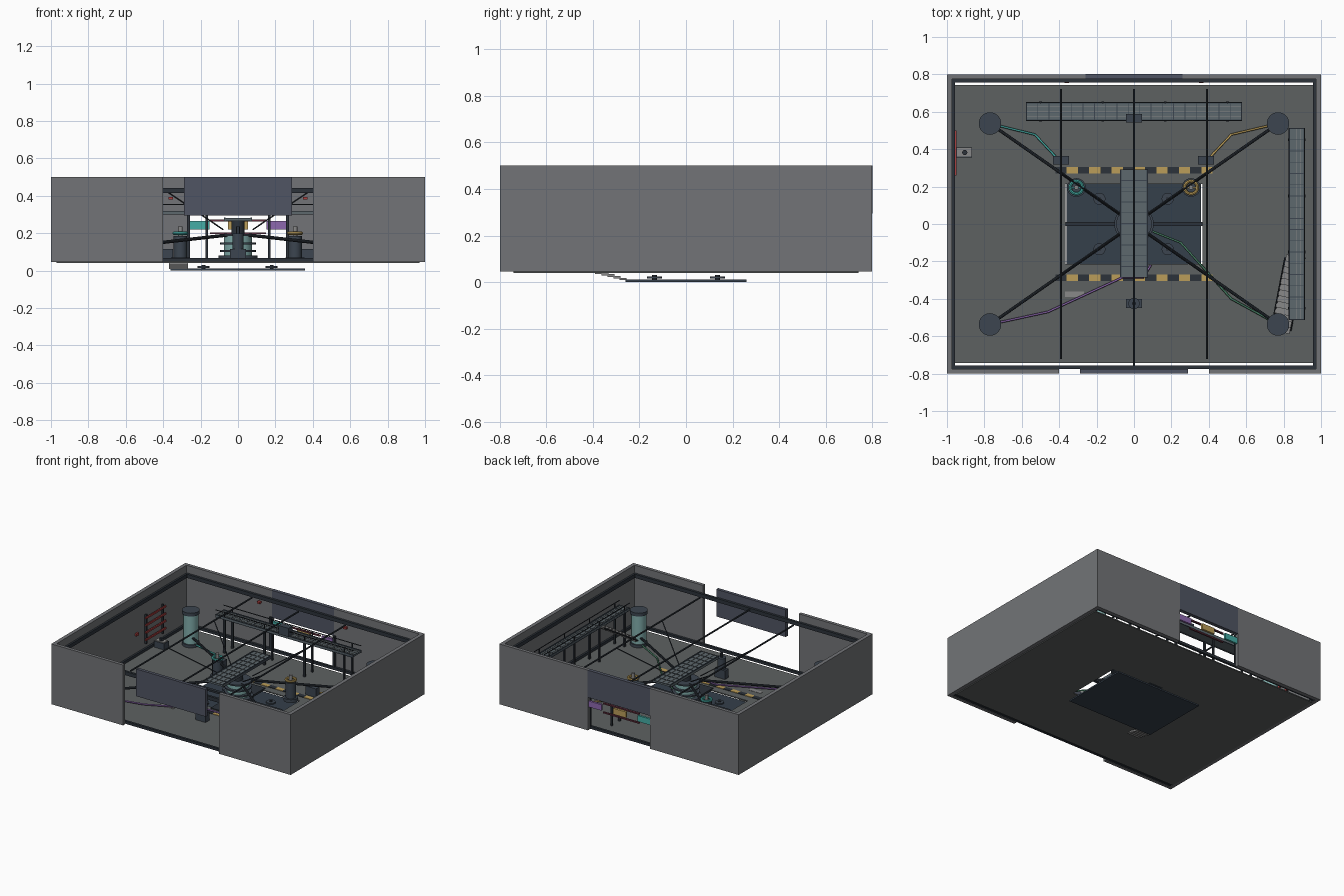
import bpy, math
from mathutils import Vector

if "Cube" in bpy.data.objects:
    bpy.data.objects.remove(bpy.data.objects["Cube"])

def mat(name, r, g, b):
    m = bpy.data.materials.new(name)
    m.diffuse_color = (r, g, b, 1)
    m.use_nodes = True
    m.node_tree.nodes["Principled BSDF"].inputs["Base Color"].default_value = m.diffuse_color
    return m

WALL = mat("wall_grey", .17, .175, .185)
FLOOR = mat("floor_grey", .11, .12, .12)
DARK = mat("dark_steel", .025, .032, .042)
PANEL = mat("panel_navy", .08, .09, .125)
BLUE = mat("machine_navy", .045, .06, .08)
PIT = mat("pit_navy", .035, .05, .07)
GRATE = mat("grating", .11, .14, .155)
STEP = mat("step_grey", .25, .25, .25)
TANK = mat("tank_teal", .22, .42, .41)
TEAL = mat("teal", .06, .42, .38)
GOLD = mat("gold", .5, .34, .1)
PURPLE = mat("purple", .27, .14, .43)
GREEN = mat("green", .06, .2, .12)
RED = mat("red", .4, .05, .05)
DRED = mat("dark_red", .13, .03, .05)

def finish(name, m):
    o = bpy.context.object
    o.name = name
    o.data.materials.append(m)
    return o

def box(name, x0, x1, y0, y1, z0, z1, m):
    bpy.ops.mesh.primitive_cube_add(size=1, location=((x0+x1)/2, (y0+y1)/2, (z0+z1)/2))
    o = bpy.context.object
    o.scale = (x1-x0, y1-y0, z1-z0)
    bpy.ops.object.transform_apply(location=False, rotation=False, scale=True)
    return finish(name, m)

def cyl(name, x, y, z0, z1, r, m, n=24):
    bpy.ops.mesh.primitive_cylinder_add(vertices=n, radius=r, depth=z1-z0, location=(x, y, (z0+z1)/2))
    bpy.ops.object.shade_smooth_by_angle()
    return finish(name, m)

def rod(name, a, b, r, m, n=10):
    a, b = Vector(a), Vector(b)
    d = b - a
    bpy.ops.mesh.primitive_cylinder_add(vertices=n, radius=r, depth=d.length, location=(a+b)/2,
                                        rotation=d.to_track_quat('Z', 'Y').to_euler())
    bpy.ops.object.shade_smooth_by_angle()
    return finish(name, m)

def pipe(name, pts, r, m):
    c = bpy.data.curves.new(name, 'CURVE')
    c.dimensions, c.bevel_depth, c.bevel_resolution = '3D', r, 1
    s = c.splines.new('POLY')
    s.points.add(len(pts)-1)
    for p, q in zip(s.points, pts):
        p.co = (*q, 1)
    c.materials.append(m)
    o = bpy.data.objects.new(name, c)
    bpy.context.collection.objects.link(o)

# floor, framed around the pit opening
box("floor_left", -.97, -.365, -.742, .742, .04, .048, FLOOR)
box("floor_right", .365, .97, -.742, .742, .04, .048, FLOOR)
box("floor_front", -.365, .365, -.742, -.215, .04, .048, FLOOR)
box("floor_back", -.365, .365, .215, .742, .04, .048, FLOOR)

# outer walls with front and back openings, upper panels, trims
for s in (-1, 1):
    side = sorted((s*.972, s))
    box("side_wall", *side, -.785, .785, .045, .5, WALL)
    box("front_wall", *sorted((s*.4, s*.985)), -.8, -.775, .045, .5, WALL)
    box("back_wall", *sorted((s*.26, s*.985)), .775, .8, .045, .5, WALL)
    for y in (-.787, .787):
        box("corner_post", *sorted((s*.97, s)), y-.013, y+.013, .045, .5, WALL)
    for z0, z1 in ((.048, .068), (.415, .443)):
        box("side_trim", *sorted((s*.958, s*.974)), -.765, .765, z0, z1, DARK)
        box("end_trim", -.972, .972, *sorted((s*.757, s*.775)), z0, z1, DARK)
    box("back_door_post", s*.265-.009, s*.265+.009, .76, .775, .05, .3, DARK)
    box("alarm_lamp", s*.36-.012, s*.36+.012, .755, .775, .38, .395, RED)
box("front_panel", -.29, .29, -.8, -.776, .295, .5, PANEL)
box("back_panel", -.26, .26, .775, .802, .295, .5, PANEL)

# signal blocks and bars in the back opening
for x, m in ((-.205, TEAL), (0, GOLD), (.205, PURPLE)):
    box("signal_block", x-.053, x+.053, .778, .794, .22, .265, m)
for z in (.2, .268):
    box("signal_bar", -.15, .15, .765, .777, z-.005, z+.005, DRED)

# sunken pit plate with floor lamps, hazard stripes
box("pit_plate", -.362, .358, -.26, .26, 0, .011, PIT)
for x in (-.185, .18):
    for y in (-.135, .135):
        cyl("pit_lamp", x, y, .015, .024, .032, BLUE)
        cyl("pit_lamp_stem", x, y, .01, .03, .01, DARK, 12)
for y in (-.288, .288):
    for i in range(14):
        x = -.42 + i*.06
        box("hazard_stripe", x, x+.06, y-.017, y+.017, .048, .052, GOLD if i % 2 else DARK)

# steps down into the pit
for i in range(5):
    y = -.39 + i*.026
    box("pit_step", -.37, -.268, y, y+.03, .034-i*.006, .05-i*.008, STEP)

# walkways: deck, grating bars, legs and hand rails
def walkway(name, x0, x1, y0, y1, z, legs, rail):
    box(name + "_deck", x0, x1, y0, y1, z-.012, z, GRATE)
    along_x = (x1-x0) > (y1-y0)
    a0, a1, b0, b1 = (x0, x1, y0, y1) if along_x else (y0, y1, x0, x1)
    def bar(n, p0, p1, q0, q1, za, zb, m):
        box(n, *((p0, p1, q0, q1) if along_x else (q0, q1, p0, p1)), za, zb, m)
    k = round((a1-a0)/.06)
    for i in range(k+1):
        p = a0 + (a1-a0)*i/k
        bar(name + "_slat", p-.002, p+.002, b0, b1, z, z+.003, BLUE)
    for i in range(1, 4):
        q = b0 + (b1-b0)*i/4
        bar(name + "_grid", a0, a1, q-.001, q+.001, z, z+.003, STEP)
    for q in (b0+.004, b1-.004):
        bar(name + "_edge", a0, a1, q-.004, q+.004, z-.016, z+.005, BLUE)
        if rail:
            bar(name + "_rail", a0, a1, q-.002, q+.002, z+.036, z+.041, DARK)
        for p in legs:
            bar(name + "_leg", p-.007, p+.007, q-.006, q+.006, .048, z-.012, DARK)
            if rail:
                bar(name + "_rail_post", p-.003, p+.003, q-.003, q+.003, z, z+.04, DARK)

walkway("back_walkway", -.575, .575, .55, .652, .315, (-.5, -.167, .167, .5), True)
walkway("side_walkway", .825, .915, -.51, .51, .315, (-.45, -.15, .15, .45), True)
walkway("bridge", -.075, .075, -.285, .29, .278, (), False)

# angled staircase up to the side walkway
for i in range(13):
    t = i/12
    o = box("stair_step", -.05, .05, -.018, .018, -.005, .005, STEP)
    o.location = (.785+.075*t, -.56+.37*t, .06+.24*t)
    o.rotation_euler.z = -.2
for s in (-.052, .052):
    rod("stair_stringer", (.785+s, -.57, .05), (.86+s, -.18, .295), .005, DARK, 4)

# roof beams and braces
for x in (-.39, 0, .39):
    rod("roof_beam", (x, -.76 if not x else -.722, .43), (x, .722, .43), .006, DARK)

# corner tanks, struts to the core
for sx in (-1, 1):
    for sy in (-1, 1):
        x, y = sx*.77, sy*.537
        cyl("tank", x, y, .06, .295, .052, TANK, 32)
        cyl("tank_base", x, y, .048, .07, .06, BLUE, 32)
        cyl("tank_cap", x, y, .285, .31, .06, BLUE, 32)
        rod("core_strut", (x, y, .11), (sx*.06, sy*.042, .19), .009, DARK)
        rod("roof_brace", (sx*.39, sy*.272, .43), (sx*.08, sy*.056, .22), .004, DARK, 8)

# central core
cyl("core_base", 0, 0, .05, .08, .105, BLUE, 32)
cyl("core_body", 0, 0, .08, .185, .075, TANK, 32)
for z in (.1, .14, .185):
    cyl("core_band", 0, 0, z, z+.01, .095, BLUE, 32)
cyl("core_neck", 0, 0, .19, .265, .035, DARK)
box("core_beam", -.365, .365, -.012, .012, .046, .06, DARK)
box("core_support", -.06, .06, -.24, .24, .04, .055, DARK)

# valve pumps with coloured wheels
for x, m in ((-.308, TEAL), (.305, GOLD)):
    cyl("pump_foot", x, .195, .045, .07, .05, BLUE)
    cyl("pump_body", x, .195, .07, .185, .036, BLUE)
    cyl("pump_stem", x, .195, .185, .235, .012, STEP, 12)
    bpy.ops.mesh.primitive_torus_add(major_radius=.034, minor_radius=.009, major_segments=28,
                                     minor_segments=8, location=(x, .195, .2))
    bpy.ops.object.shade_smooth_by_angle()
    finish("valve_wheel", m)
    box("valve_spoke", x-.03, x+.03, .191, .199, .197, .203, m)

# control boxes
for x, y, z in ((-.39, .34, .05), (.385, .34, .05), (0, -.425, .05), (0, .565, .318)):
    box("control_box", x-.043, x+.043, y-.023, y+.023, z, z+.065, BLUE)
cyl("front_motor", 0, -.425, .115, .2, .03, BLUE)
cyl("front_motor_shaft", 0, -.425, .2, .235, .01, DARK, 12)

# coloured cables on the floor
C = .062
pipe("cable_teal", [(-.77, .537, C), (-.53, .478, C), (-.41, .35, C)], .006, TEAL)
pipe("cable_gold", [(.77, .537, C), (.52, .478, C), (.4, .35, C)], .006, GOLD)
pipe("cable_purple", [(-.77, -.537, C), (-.46, -.47, C), (-.06, -.285, C), (.05, -.285, C), (.09, -.22, C)], .006, PURPLE)
pipe("cable_green", [(.77, -.537, C), (.52, -.4, C), (.25, -.1, C), (.1, -.04, C)], .006, GREEN)

# wall rack and console on the left
for i in range(4):
    z = .13 + i*.055
    box("rack_bar", -.958, -.948, .26, .5, z, z+.013, RED)
for y in (.28, .48):
    box("rack_upright", -.972, -.957, y-.006, y+.006, .1, .32, DARK)
box("console", -.95, -.865, .355, .41, .048, .095, BLUE)
box("console_top", -.945, -.87, .36, .405, .095, .101, STEP)
cyl("console_knob", -.905, .382, .1, .12, .014, DARK, 12)
box("wall_lamp", -.972, -.958, .16, .185, .2, .22, RED)
